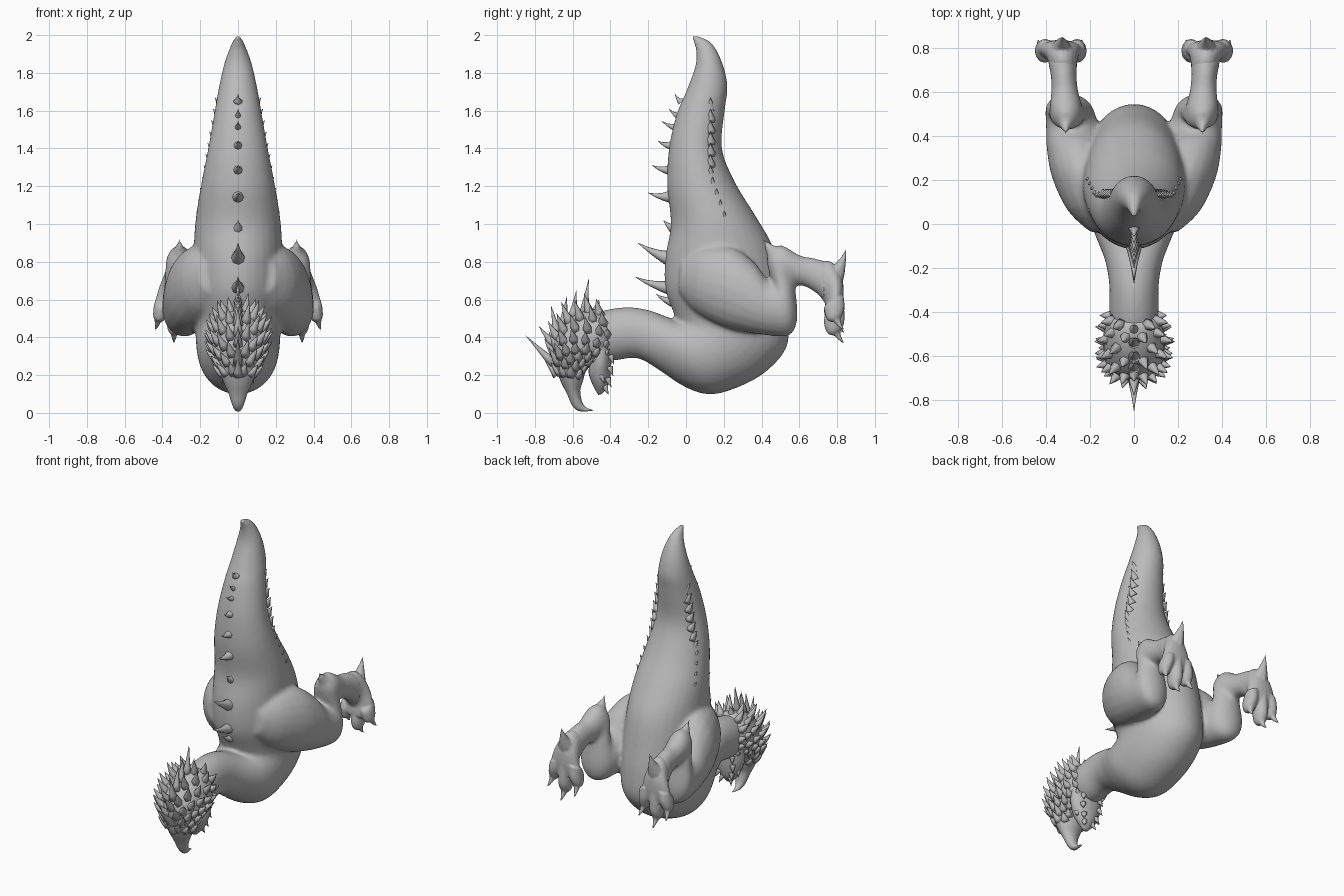
import bpy, bmesh, math, random
from mathutils import Vector

random.seed(4)
skin = bpy.data.materials.new("grey_skin")
skin.diffuse_color = (0.5, 0.5, 0.5, 1)


def finish(name, bm):
    bmesh.ops.recalc_face_normals(bm, faces=bm.faces)
    me = bpy.data.meshes.new(name)
    bm.to_mesh(me)
    bm.free()
    me.materials.append(skin)
    me.shade_smooth()
    ob = bpy.data.objects.new(name, me)
    bpy.context.collection.objects.link(ob)
    return ob


def fuse(ob, voxel, rounds):
    # merge overlapping shells into one skin and soften the seams
    m = ob.modifiers.new("merge", "REMESH")
    m.mode = "VOXEL"
    m.voxel_size = voxel
    m.use_smooth_shade = True
    s = ob.modifiers.new("soften", "SMOOTH")
    s.factor = 0.5
    s.iterations = rounds


def spline(rows, steps):
    # Catmull-Rom interpolation between rows of numbers
    out = []
    for i in range(len(rows) - 1):
        a, b = rows[max(i - 1, 0)], rows[i]
        c, d = rows[i + 1], rows[min(i + 2, len(rows) - 1)]
        for s in range(steps):
            t = s / steps
            out.append([0.5 * (2 * q + (r - p) * t + (2 * p - 5 * q + 4 * r - u) * t * t
                               + (3 * q - p - 3 * r + u) * t ** 3)
                        for p, q, r, u in zip(a, b, c, d)])
    return out + [list(rows[-1])]


def skin_rings(bm, rings):
    n = len(rings[0])
    vs = [[bm.verts.new(p) for p in r] for r in rings]
    for r, s in zip(vs, vs[1:]):
        for i in range(n):
            bm.faces.new((r[i], r[(i + 1) % n], s[(i + 1) % n], s[i]))
    bm.faces.new(vs[0])
    bm.faces.new(vs[-1])


def loft(bm, rows, n=24, steps=4, side=1):
    # row: edge A (y, z), edge B (y, z), half width, centre x
    rings = []
    for ay, az, by, bz, w, cx in spline(rows, steps):
        ring = []
        for i in range(n):
            t = 2 * math.pi * i / n
            k = (1 - math.cos(t)) / 2
            ring.append((side * (cx + max(w, 0.003) * math.sin(t)),
                         ay + (by - ay) * k, az + (bz - az) * k))
        rings.append(ring)
    skin_rings(bm, rings)


def thorn(bm, base, tip, r, bend=(0, 0, 0), n=8):
    # curved tapering spike
    base, tip, bend = Vector(base), Vector(tip), Vector(bend)
    d = (tip - base).normalized()
    u = d.orthogonal().normalized()
    v = d.cross(u)
    rings = []
    for t, k in ((0, 1), (.25, .72), (.5, .45), (.75, .22), (1, .02)):
        c = base.lerp(tip, t) + bend * (4 * t * (1 - t))
        rings.append([c + (u * math.cos(2 * math.pi * i / n) + v * math.sin(2 * math.pi * i / n)) * r * k
                      for i in range(n)])
    skin_rings(bm, rings)


# Tail, torso and neck in one sweep, fused with the thighs
body = [(.02, 2.005, .03, 2.005, .008), (.05, 1.93, .13, 1.965, .037), (.05, 1.84, .19, 1.86, .073),
        (.0, 1.7, .22, 1.73, .103), (-.05, 1.58, .205, 1.6, .125), (-.09, 1.4, .19, 1.4, .158),
        (-.1, 1.2, .26, 1.22, .195), (-.08, 1.0, .37, 1.04, .225), (-.11, .82, .46, .88, .235),
        (-.11, .66, .51, .68, .24), (-.07, .54, .54, .5, .23), (-.05, .49, .53, .34, .225),
        (-.06, .49, .40, .2, .22), (-.07, .495, .22, .115, .21), (-.09, .505, .1, .1, .195),
        (-.13, .52, -.02, .145, .165), (-.2, .545, -.14, .225, .13), (-.3, .56, -.26, .29, .112),
        (-.4, .55, -.4, .275, .112), (-.48, .53, -.5, .3, .1)]
# Hind leg: thigh, folded shin and long ankle
leg = [(-.03, .80, -.04, .64, .05, .15), (.08, .88, .04, .54, .125, .175), (.24, .88, .17, .465, .155, .215),
       (.36, .80, .3, .43, .145, .25), (.42, .72, .43, .41, .124, .275), (.46, .7, .55, .41, .112, .29),
       (.455, .71, .59, .5, .103, .297), (.44, .74, .58, .65, .088, .3), (.43, .84, .575, .70, .079, .305),
       (.5, .89, .59, .675, .071, .31), (.6, .835, .63, .67, .06, .315), (.68, .82, .70, .625, .06, .32),
       (.75, .80, .73, .58, .07, .325)]
bm = bmesh.new()
loft(bm, [r + (0,) for r in body], 32)
for s in (1, -1):
    loft(bm, leg, 20, 3, s)
    thorn(bm, (s * .31, .51, .80), (s * .31, .405, .93), .07, (0, -.01, 0))
fuse(finish("body", bm), .012, 10)

# Feet: pad, toes and claws
foot = [(.7, .80, .70, .63, .06, .32), (.77, .80, .735, .58, .07, .325), (.825, .72, .735, .55, .09, .333),
        (.835, .62, .735, .52, .105, .335), (.825, .54, .75, .5, .085, .335)]
toes = ((.265, .25, .235, .42), (.335, .337, .34, .365), (.395, .415, .44, .435))
for side, label in ((1, "right"), (-1, "left")):
    bm = bmesh.new()
    loft(bm, foot, 20, 3, side)
    thorn(bm, (side * .33, .775, .72), (side * .325, .848, .868), .062, (0, .008, -.012))
    for x, tx, ex, z in toes:
        loft(bm, [(.835, .62, .745, .58, .042, x), (.84, z + .13, .73, z + .12, .042, (x + tx) / 2),
                  (.828, z + .085, .745, z + .06, .034, tx), (.81, z + .05, .775, z + .045, .015, tx)],
             12, 3, side)
        thorn(bm, (side * tx, .79, z + .1), (side * ex, .85, z - .005), .032, (0, -.012, -.01))
    fuse(finish("foot_" + label, bm), .006, 3)

# Skull with hooked beak, and lower jaw
head = [(-.42, .5, -.38, .4, .07), (-.47, .55, -.39, .34, .12), (-.58, .525, -.42, .28, .138),
        (-.67, .45, -.46, .26, .14), (-.71, .36, -.5, .25, .132), (-.7, .27, -.53, .22, .11),
        (-.665, .17, -.545, .17, .08), (-.63, .10, -.56, .12, .053), (-.60, .035, -.55, .06, .032),
        (-.56, .008, -.53, .03, .018), (-.49, .012, -.495, .016, .004)]
bm = bmesh.new()
loft(bm, [r + (0,) for r in head])
finish("head", bm)
jaw = [(-.5, .36, -.39, .38, .11), (-.51, .27, -.395, .27, .11), (-.515, .21, -.4, .2, .09),
       (-.495, .15, -.415, .14, .06), (-.465, .095, -.445, .1, .015)]
bm = bmesh.new()
loft(bm, [r + (0,) for r in jaw], 20)
finish("lower_jaw", bm)

# Crest of long spikes along the middle of the head
bm = bmesh.new()
for by, bz, ty, tz in ((-.54, .52, -.515, .71), (-.48, .53, -.46, .6), (-.60, .5, -.58, .65),
                       (-.65, .46, -.63, .62), (-.68, .41, -.715, .57), (-.7, .36, -.78, .46),
                       (-.70, .26, -.85, .41), (-.68, .2, -.76, .3)):
    thorn(bm, (0, by, bz), (0, ty, tz), .028)
finish("crest_spikes", bm)

# Rows of spikes over the sides of the head, swept back
bm = bmesh.new()
for row, (ay, az, by, bz, w) in enumerate(spline(head[1:7], 2)[:-1]):
    for j in range(1, 5):
        t = math.pi * (j - .5 * (row % 2)) / 4.9
        k = (1 - math.cos(t)) / 2
        for s in (1, -1):
            p = Vector((s * w * math.sin(t), ay + (by - ay) * k, az + (bz - az) * k))
            out = (p - Vector((0, (ay + by) / 2, (az + bz) / 2))).normalized()
            d = (out * .7 + Vector((0, -.05, .9))).normalized()
            size = (.105 - .05 * k) * random.uniform(.7, 1.1) * min(1, w / .12)
            thorn(bm, p - out * .02, p + d * size, .03, out * .008, 6)
finish("head_spikes", bm)

# Small spikes on the jaw
bm = bmesh.new()
for z, y, x in ((.3, -.40, .06), (.24, -.405, .06), (.18, -.415, .045), (.14, -.43, .03), (.2, -.45, .07)):
    for s in (1, -1):
        thorn(bm, (s * x, y, z), (s * (x + .015), y + .02, z - .045), .02, n=6)
finish("jaw_spikes", bm)

# Thorns down the back
bm = bmesh.new()
for y, z, bz, r in ((-.06, 1.69, 1.65, .025), (-.09, 1.61, 1.57, .028), (-.13, 1.545, 1.51, .03),
                    (-.15, 1.44, 1.42, .034), (-.18, 1.31, 1.29, .038), (-.2, 1.165, 1.15, .042),
                    (-.12, 1.02, .98, .038), (-.255, .9, .81, .05), (-.27, .72, .66, .045),
                    (-.16, .63, .59, .035)):
    thorn(bm, (0, -.055 if bz < 1.45 else -.02, bz), (0, y, z), r, (0, 0, -.012))
finish("back_spikes", bm)

# Low overlapping scutes along both lower edges of the tail
bm = bmesh.new()
for i in range(11):
    z = 1.04 + i * .06
    x = .218 - (z - 1.04) * .165
    y = .13 + max(0, 1.25 - z) * .35
    for s in (1, -1):
        thorn(bm, (s * (x - .035), y, z - .03), (s * (x + .003), y, z + .03), .03, n=6)
finish("tail_scutes", bm)
